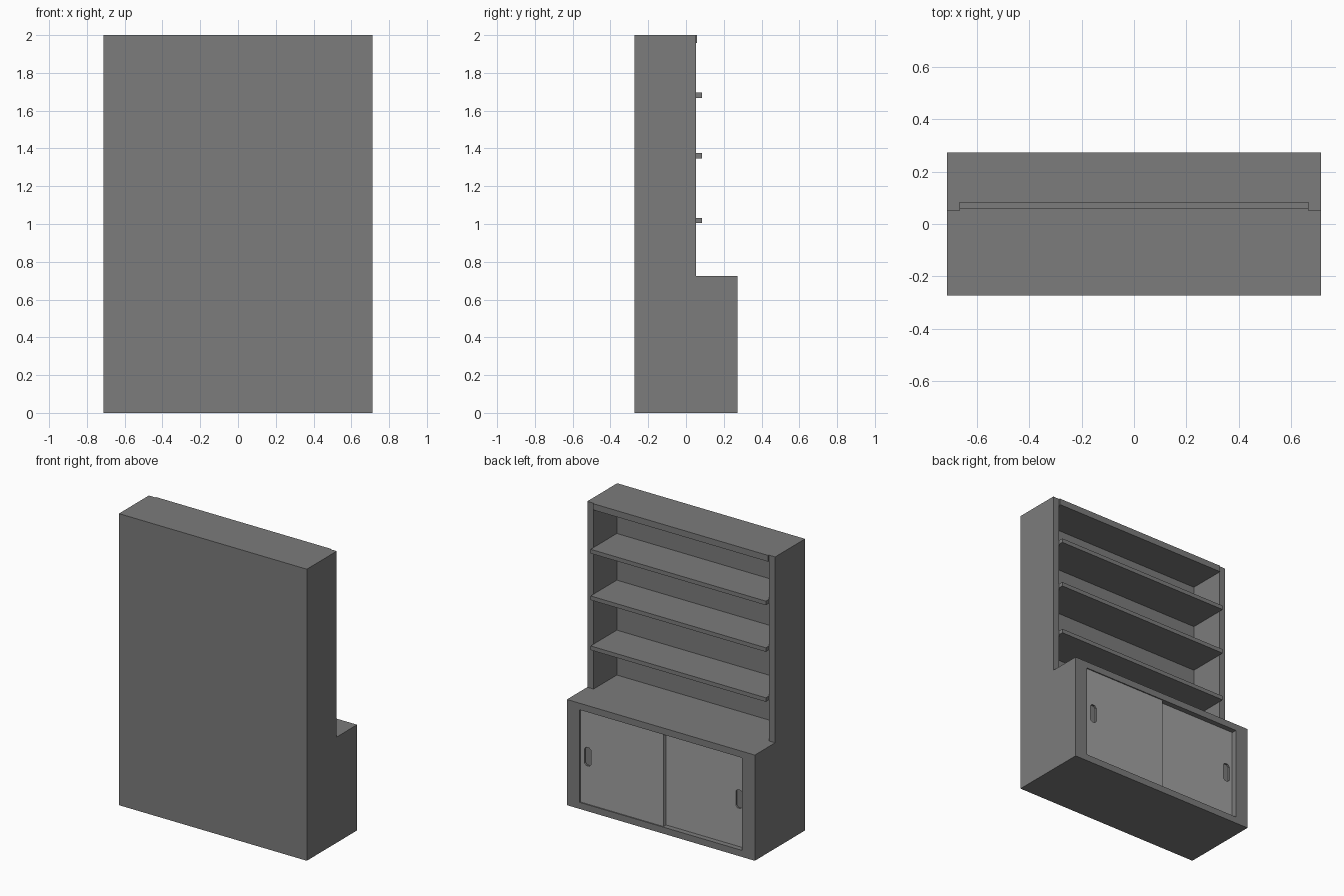
import bpy, bmesh

if "Cube" in bpy.data.objects:
    bpy.data.objects.remove(bpy.data.objects["Cube"])

def material(name, v):
    m = bpy.data.materials.new(name)
    m.diffuse_color = (v, v, v, 1)
    m.use_nodes = True
    m.node_tree.nodes["Principled BSDF"].inputs["Base Color"].default_value = m.diffuse_color
    return m

body_mat = material("mid_grey", 0.2)
door_mat = material("light_grey", 0.36)
handle_mat = material("handle_grey", 0.2)

def prism(name, profile, axis, lo, hi, mat):
    """Extrude a 2D profile along x (profile in y,z) or y (profile in x,z)."""
    bm = bmesh.new()
    place = (lambda a, b: (lo, a, b)) if axis == 'x' else (lambda a, b: (a, lo, b))
    face = bm.faces.new([bm.verts.new(place(a, b)) for a, b in profile])
    ext = bmesh.ops.extrude_face_region(bm, geom=[face])
    d = hi - lo
    bmesh.ops.translate(bm, vec=(d, 0, 0) if axis == 'x' else (0, d, 0),
                        verts=[v for v in ext['geom'] if isinstance(v, bmesh.types.BMVert)])
    bmesh.ops.recalc_face_normals(bm, faces=bm.faces[:])
    me = bpy.data.meshes.new(name)
    bm.to_mesh(me)
    bm.free()
    ob = bpy.data.objects.new(name, me)
    me.materials.append(mat)
    bpy.context.collection.objects.link(ob)
    return ob

def box(name, x0, x1, y0, y1, z0, z1, mat):
    return prism(name, [(y0, z0), (y1, z0), (y1, z1), (y0, z1)], 'x', x0, x1, mat)

def cut(ob, cutter):
    """Subtract the cutter, bake the result and delete the cutter."""
    mod = ob.modifiers.new("cut", 'BOOLEAN')
    mod.operation = 'DIFFERENCE'
    mod.solver = 'EXACT'
    mod.object = cutter
    bpy.context.view_layer.update()
    dg = bpy.context.evaluated_depsgraph_get()
    me = bpy.data.meshes.new_from_object(ob.evaluated_get(dg))
    ob.modifiers.clear()
    ob.data = me
    bpy.data.objects.remove(cutter)

W, D, UP = 0.713, 0.2725, 0.052     # half width, half depth, upper front
INNER, BACK, COUNTER = 0.665, -0.2, 0.725

# L-shaped carcass with open shelf niche and door opening
carcass = prism("carcass", [(-D, 0), (D, 0), (D, COUNTER), (UP, COUNTER), (UP, 2), (-D, 2)],
                'x', -W, W, body_mat)
cut(carcass, box("niche_cutter", -INNER, INNER, BACK, 0.15, COUNTER, 1.957, body_mat))
cut(carcass, box("door_cutter", -0.617, 0.617, -0.2, 0.4, 0.045, 0.68, body_mat))

# Top rail, standing slightly proud
box("top_rail", -INNER, INNER, UP, 0.059, 1.957, 2.0, body_mat)

# Shelves, overhanging the front
for i, z in enumerate((1.005, 1.348, 1.668)):
    box(f"shelf_{i + 1}", -INNER, INNER, BACK, 0.084, z, z + 0.028, body_mat)

# Sliding doors with recessed chamfered finger pulls
def door(name, x0, x1, front, hx):
    ob = box(name, x0, x1, front - 0.027, front, 0.045, 0.68, door_mat)
    w, h, c, hz = 0.025, 0.063, 0.014, 0.37
    q = [(w, h - c), (w - c, h), (c - w, h), (-w, h - c),
         (-w, c - h), (c - w, -h), (w - c, -h), (w, c - h)]
    cut(ob, prism("pull_cutter", [(hx + a, hz + b) for a, b in q], 'y',
                  front - 0.012, front + 0.05, door_mat))
    ob.data.materials.clear()
    ob.data.materials.append(door_mat)
    ob.data.materials.append(handle_mat)
    for p in ob.data.polygons:
        x, y, z = p.center
        inside = abs(x - hx) < w + 0.001 and abs(z - hz) < h + 0.001
        p.material_index = int(inside and front - 0.013 < y < front - 0.001)

door("front_door", -0.015, 0.617, 0.265, 0.56)
door("rear_door", -0.617, 0.03, 0.236, -0.568)
